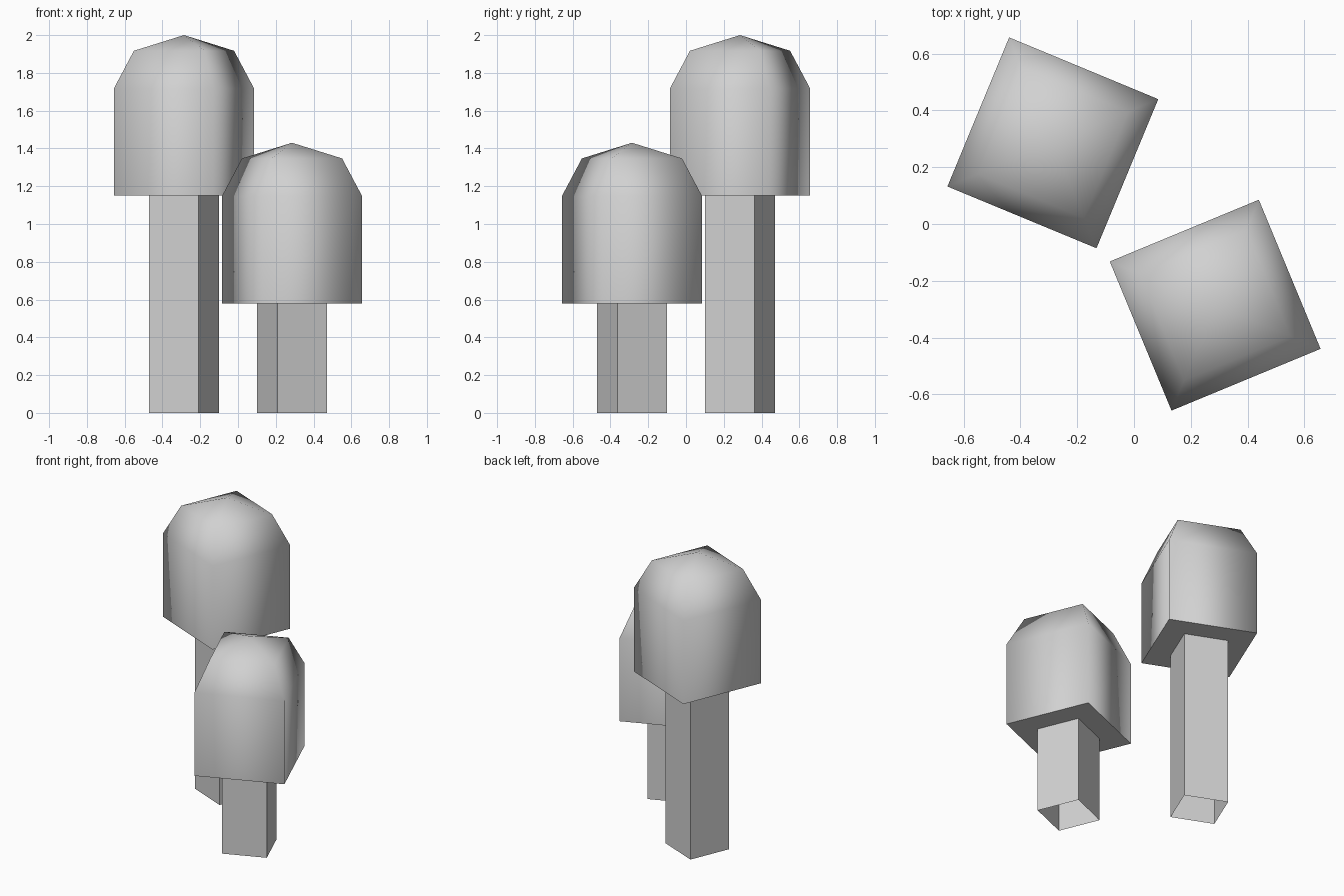
import bpy
import bmesh
from math import cos, sin, radians

cube = bpy.data.objects.get("Cube")
if cube:
    bpy.data.objects.remove(cube, do_unlink=True)

# One plain grey for everything
grey = bpy.data.materials.new("light grey")
grey.use_nodes = True
colour = (0.64, 0.64, 0.64, 1)
grey.diffuse_color = colour
grey.node_tree.nodes["Principled BSDF"].inputs["Base Color"].default_value = colour


def square_ring(bm, radius, z, turn):
    angles = [radians(turn + 90 * i) for i in range(4)]
    return [bm.verts.new((radius * cos(a), radius * sin(a), z)) for a in angles]


def bridge(bm, lower, upper, smooth):
    for i in range(4):
        j = (i + 1) % 4
        face = bm.faces.new((lower[i], lower[j], upper[j], upper[i]))
        face.smooth = smooth


def finish(bm, name, location):
    mesh = bpy.data.meshes.new(name)
    bm.to_mesh(mesh)
    bm.free()
    mesh.materials.append(grey)
    obj = bpy.data.objects.new(name, mesh)
    obj.location = location
    bpy.context.collection.objects.link(obj)


def stem(name, x, y, height, turn):
    # Square tube, open at both ends
    bm = bmesh.new()
    bridge(bm, square_ring(bm, 0.2, 0, turn), square_ring(bm, 0.2, height, turn), False)
    finish(bm, name, (x, y, 0))


def cap(name, x, y, base, turn):
    # Smooth four-sided dome with a crisp flat underside
    bm = bmesh.new()
    profile = [(0.402, 0), (0.402, 0.567), (0.287, 0.767)]
    rings = [square_ring(bm, r, z, turn) for r, z in profile]
    for lower, upper in zip(rings, rings[1:]):
        bridge(bm, lower, upper, True)
    apex = bm.verts.new((0, 0, 0.85))
    for i in range(4):
        bm.faces.new((rings[-1][i], rings[-1][(i + 1) % 4], apex)).smooth = True
    underside = bm.faces.new(rings[0][::-1])
    for edge in underside.edges:
        edge.smooth = False
    finish(bm, name, (x, y, base))


# Tall mushroom behind, short one in front
for label, x, y, height, turn in (("tall", -0.286, 0.286, 1.15, 22.5),
                                  ("short", 0.286, -0.286, 0.58, -22.5)):
    stem(label + "_stem", x, y, height, turn)
    cap(label + "_cap", x, y, height, turn)
